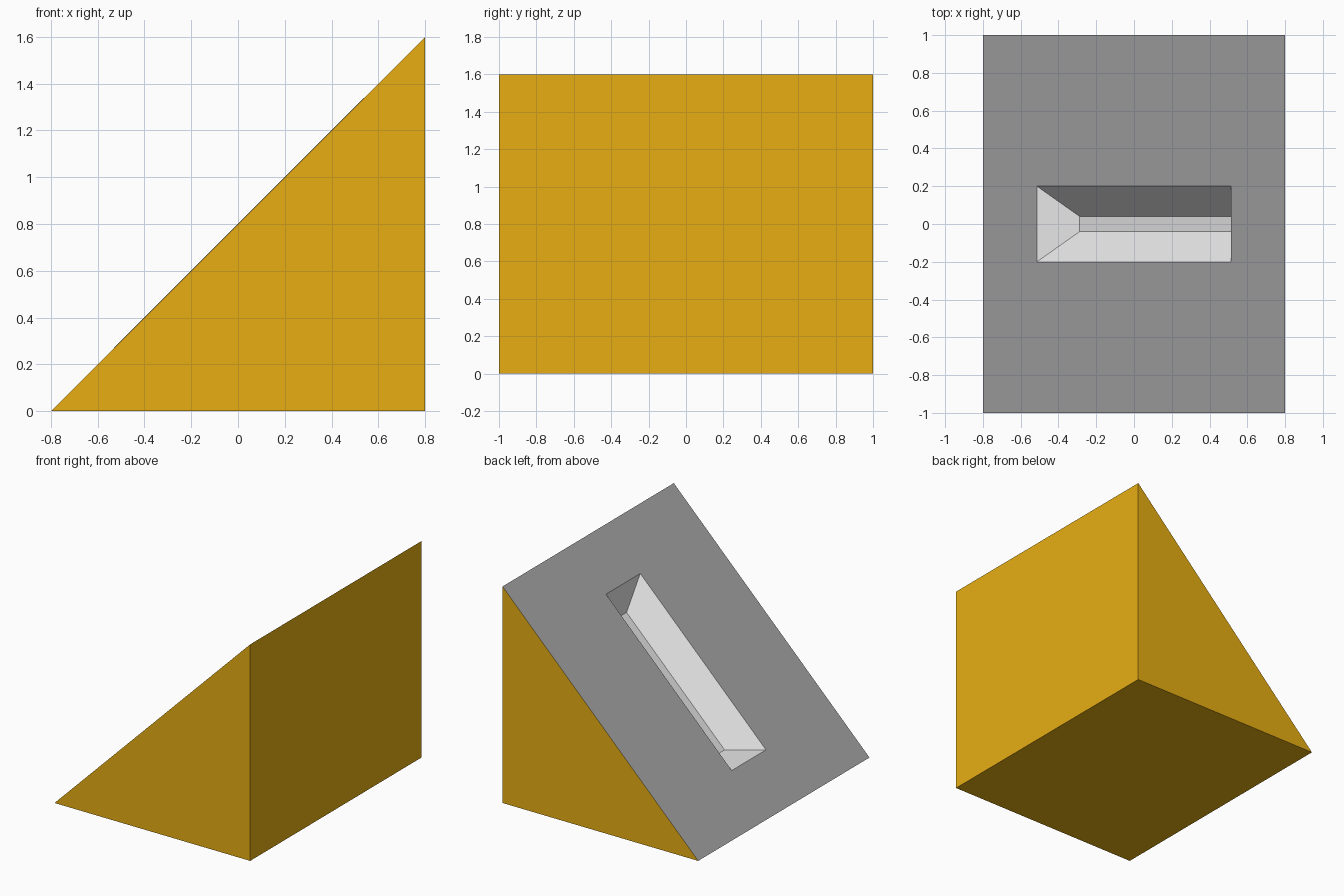
import bpy, bmesh
from mathutils import Vector

cube = bpy.data.objects.get("Cube")
if cube:
    bpy.data.objects.remove(cube, do_unlink=True)


def make_material(name, colour):
    mat = bpy.data.materials.new(name)
    mat.use_nodes = True
    mat.diffuse_color = (*colour, 1)
    mat.node_tree.nodes["Principled BSDF"].inputs["Base Color"].default_value = (*colour, 1)
    return mat


YELLOW, GREY, PALE = range(3)
HALF_WIDTH, HALF_DEPTH, HEIGHT = 0.8, 1.0, 1.6
RECESS_HALF_X, RECESS_HALF_Y, RECESS_DEPTH = 0.514, 0.2, 0.16

# Wedge: triangular profile pulled from front to back
bm = bmesh.new()
profile = [(-HALF_WIDTH, 0), (HALF_WIDTH, 0), (HALF_WIDTH, HEIGHT)]
front = bm.faces.new([bm.verts.new((x, -HALF_DEPTH, z)) for x, z in profile])
pulled = bmesh.ops.extrude_face_region(bm, geom=[front], use_keep_orig=True)
back_verts = [v for v in pulled["geom"] if isinstance(v, bmesh.types.BMVert)]
bmesh.ops.translate(bm, verts=back_verts, vec=(0, 2 * HALF_DEPTH, 0))
bmesh.ops.recalc_face_normals(bm, faces=bm.faces)

# Grey sloping face
bm.normal_update()
slope = max(bm.faces, key=lambda f: f.normal.dot(Vector((-1, 0, 1))))
slope.material_index = GREY

# Outline of the recess, centred on the slope
bmesh.ops.inset_individual(bm, faces=[slope], thickness=0.1)
for v in slope.verts:
    v.co.x = RECESS_HALF_X if v.co.x > 0 else -RECESS_HALF_X
    v.co.y = RECESS_HALF_Y if v.co.y > 0 else -RECESS_HALF_Y
    v.co.z = v.co.x + HALF_WIDTH
bm.normal_update()

# Recess with walls sloping evenly to a narrow floor
slope.material_index = PALE
bmesh.ops.inset_individual(bm, faces=[slope], thickness=RECESS_DEPTH,
                           depth=-RECESS_DEPTH, use_even_offset=True)

mesh = bpy.data.meshes.new("wedge_block")
bm.to_mesh(mesh)
bm.free()
mesh.materials.append(make_material("yellow", (0.8, 0.42, 0.006)))
mesh.materials.append(make_material("mid grey", (0.38, 0.38, 0.38)))
mesh.materials.append(make_material("pale grey", (0.8, 0.8, 0.8)))
wedge = bpy.data.objects.new("wedge_block", mesh)
bpy.context.collection.objects.link(wedge)
